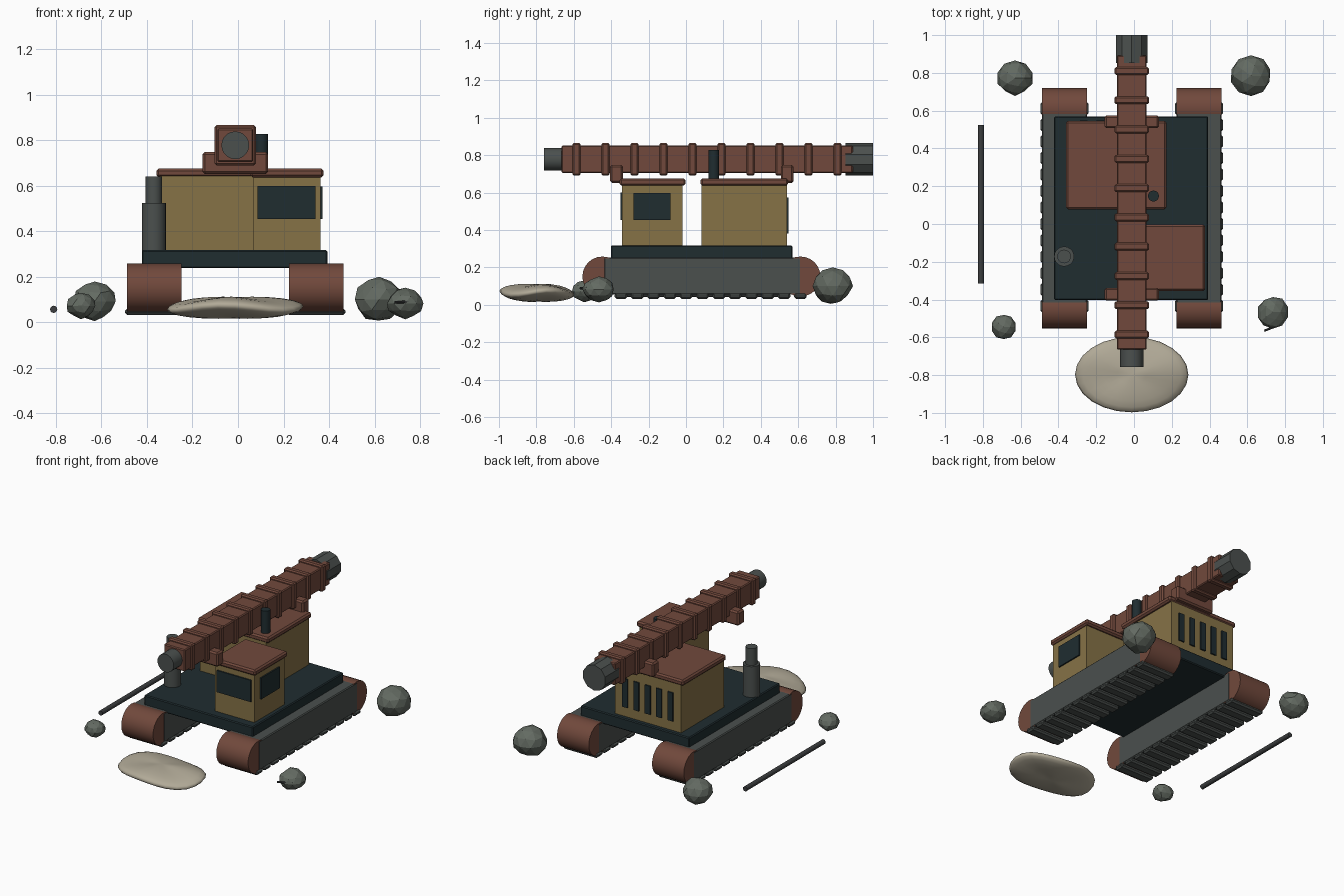
import bpy, math, random
from mathutils import Vector

if "Cube" in bpy.data.objects:
    bpy.data.objects.remove(bpy.data.objects["Cube"])
random.seed(4)


def material(name, rgb):
    m = bpy.data.materials.new(name)
    m.use_nodes = True
    m.diffuse_color = (*rgb, 1)
    m.node_tree.nodes["Principled BSDF"].inputs["Base Color"].default_value = (*rgb, 1)
    return m


RUST = material("rust red", (0.165, 0.066, 0.045))
OCHRE = material("ochre paint", (0.24, 0.17, 0.062))
TEAL = material("dark teal", (0.014, 0.026, 0.030))
STEEL = material("track grey", (0.070, 0.080, 0.076))
ROCK = material("rock grey", (0.125, 0.145, 0.122))
SAND = material("pale sand", (0.44, 0.40, 0.31))
IRON = material("dark iron", (0.045, 0.048, 0.050))


def finish(name, mat, bevel=0, smooth=False):
    ob = bpy.context.object
    ob.name = name
    ob.data.materials.append(mat)
    if bevel:
        b = ob.modifiers.new("bevel", "BEVEL")
        b.width = bevel
        b.segments = 1
    if smooth:
        bpy.ops.object.shade_smooth_by_angle(angle=math.radians(40))
    return ob


# Box given by its extents along each axis
def box(name, mat, xs, ys, zs, bevel=0.0):
    spans = (xs, ys, zs)
    bpy.ops.mesh.primitive_cube_add(size=1, location=[sum(s) / 2 for s in spans])
    bpy.context.object.scale = [s[1] - s[0] for s in spans]
    bpy.ops.object.transform_apply(location=False, rotation=False, scale=True)
    return finish(name, mat, bevel)


# Cylinder running between two points
def rod(name, mat, a, b, radius, sides=20):
    a, b = Vector(a), Vector(b)
    axis = b - a
    bpy.ops.mesh.primitive_cylinder_add(vertices=sides, radius=radius, depth=axis.length,
                                        location=(a + b) / 2)
    bpy.context.object.rotation_euler = axis.to_track_quat("Z", "Y").to_euler()
    return finish(name, mat, smooth=sides > 12)


MID = -0.012

# Tracks: side box, end drums and ground pads
for side, label in ((-1, "right"), (1, "left")):
    cx = MID + side * 0.356
    x0, x1 = cx - 0.12, cx + 0.12
    box(label + "_track", STEEL, (x0, x1), (-0.44, 0.615), (0.055, 0.253), 0.006)
    for y, end in ((-0.447, "front"), (0.612, "rear")):
        rod(f"{label}_{end}_drum", RUST, (x0 + 0.001, y, 0.151), (x1 - 0.001, y, 0.151), 0.107, 24)
    for i in range(13):
        y = -0.435 + i * 0.0872
        box(f"{label}_track_pad_{i}", STEEL, (x0 - 0.008, x1 + 0.008),
            (y - 0.034, y + 0.034), (0.032, 0.062), 0.01)

# Deck
box("deck", TEAL, (-0.423, 0.393), (-0.402, 0.57), (0.238, 0.317), 0.006)

# Front cab with roof and windows
box("cab", OCHRE, (0.068, 0.362), (-0.342, -0.02), (0.315, 0.645))
box("cab_roof", RUST, (0.054, 0.376), (-0.355, -0.002), (0.637, 0.676), 0.01)
box("cab_front_window", TEAL, (0.086, 0.341), (-0.351, -0.342), (0.453, 0.60))
box("cab_side_window", TEAL, (0.362, 0.371), (-0.28, -0.082), (0.453, 0.597))

# Engine house with roof and rear vents
box("engine_house", OCHRE, (-0.342, 0.153), (0.083, 0.54), (0.315, 0.645))
box("engine_house_roof", RUST, (-0.359, 0.172), (0.078, 0.546), (0.637, 0.676), 0.01)
for i in range(5):
    x = -0.095 + (i - 2) * 0.085
    box(f"rear_vent_{i}", TEAL, (x - 0.02, x + 0.02), (0.54, 0.549), (0.382, 0.575))

# Exhaust stack and roof vent pipe
rod("stack_base", STEEL, (-0.37, -0.172, 0.31), (-0.37, -0.172, 0.525), 0.053)
rod("stack_top", STEEL, (-0.37, -0.172, 0.52), (-0.37, -0.172, 0.64), 0.036)
rod("roof_pipe", TEAL, (0.103, 0.148, 0.66), (0.103, 0.148, 0.828), 0.029)

# Long boxed barrel with bands, cradles, muzzle and breech
GX, GZ = MID, 0.778
box("barrel", RUST, (GX - 0.079, GX + 0.079), (-0.665, 0.892), (GZ - 0.074, GZ + 0.074), 0.006)
for i in range(10):
    y = -0.585 + i * 0.155
    box(f"barrel_band_{i}", RUST, (GX - 0.091, GX + 0.091), (y - 0.021, y + 0.021),
        (GZ - 0.088, GZ + 0.088), 0.008)
rod("muzzle", STEEL, (GX, -0.758, GZ), (GX, -0.6, GZ), 0.061)
bpy.ops.mesh.primitive_cylinder_add(vertices=10, radius=0.087, depth=0.148,
                                    location=(GX, 0.926, GZ), rotation=(math.pi / 2, 0, 0))
finish("breech", STEEL)
for y, end in ((-0.372, "front"), (0.541, "rear")):
    box(end + "_cradle", RUST, (GX - 0.144, GX + 0.144), (y - 0.034, y + 0.034),
        (0.652, 0.748), 0.01)

# Sand mound with a wavy rim
bpy.ops.mesh.primitive_uv_sphere_add(segments=24, ring_count=12, radius=1)
mound = finish("sand_mound", SAND, smooth=True)
for v in mound.data.vertices:
    x, y, z = v.co
    wave = 0.012 * math.sin(3 * math.atan2(y, x) + 0.6) * math.hypot(x, y)
    v.co = (MID + 0.3 * x, -0.797 + 0.2 * y, 0.064 + 0.047 * z + wave)


# Scattered rocks: position, half sizes
def rock(name, centre, size):
    bpy.ops.mesh.primitive_ico_sphere_add(subdivisions=2, radius=1)
    ob = finish(name, ROCK)
    corners = [Vector([random.uniform(-1, 1) for _ in range(3)]).normalized() for _ in range(12)]
    for v in ob.data.vertices:
        # Flatten a few random facets
        for n in corners:
            over = v.co.dot(n) - 0.88
            if over > 0:
                v.co -= n * over
        v.co = Vector([c + s * p for c, s, p in zip(centre, size, v.co)])


rock("rock_rear_right", (-0.63, 0.772, 0.092), (0.097, 0.094, 0.087))
rock("rock_rear_left", (0.62, 0.785, 0.1), (0.112, 0.108, 0.1))
rock("rock_front_right", (-0.69, -0.545, 0.072), (0.066, 0.068, 0.058))
rock("rock_front_left", (0.735, -0.466, 0.083), (0.084, 0.088, 0.07))

# Loose bar and twig on the ground
rod("loose_bar", IRON, (-0.81, -0.315, 0.057), (-0.81, 0.525, 0.057), 0.016, 12)
rod("twig", IRON, (0.69, -0.565, 0.088), (0.78, -0.53, 0.09), 0.006, 8)
